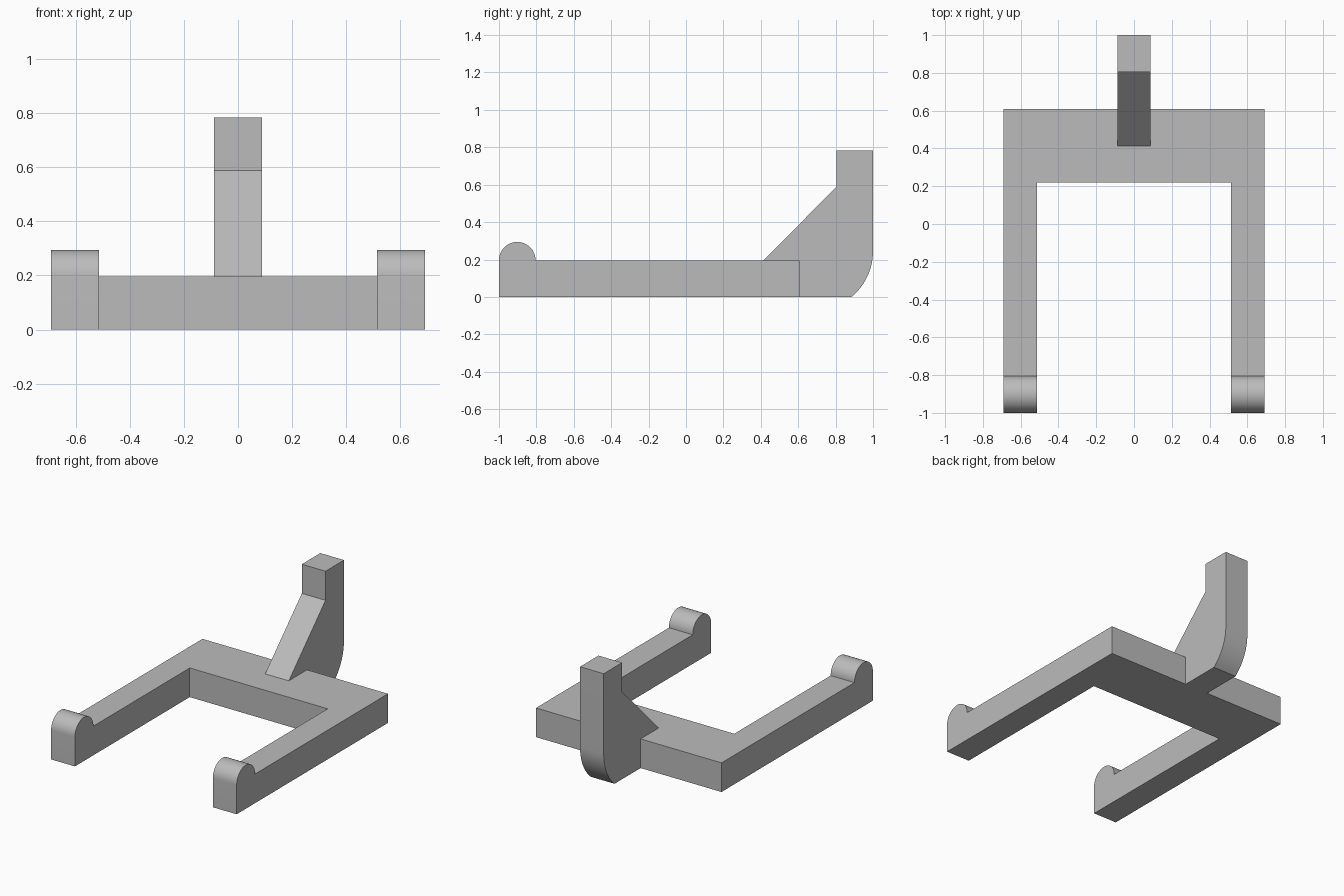
import bpy
import bmesh
from math import cos, sin, pi, asin, radians

if "Cube" in bpy.data.objects:
    bpy.data.objects.remove(bpy.data.objects["Cube"], do_unlink=True)

grey = bpy.data.materials.new("plain grey")
grey.use_nodes = True
colour = (0.5, 0.5, 0.5, 1)
grey.diffuse_color = colour
grey.node_tree.nodes["Principled BSDF"].inputs["Base Color"].default_value = colour


def arc(cy, cz, r, start, end, steps):
    """Points along an arc in the side (y, z) plane."""
    angles = [start + (end - start) * i / steps for i in range(steps + 1)]
    return [(cy + r * cos(a), cz + r * sin(a)) for a in angles]


def extrude_profile(name, profile, x0, x1):
    """Solid made by sweeping a side profile from x0 to x1."""
    bm = bmesh.new()
    face = bm.faces.new([bm.verts.new((x0, y, z)) for y, z in profile])
    swept = bmesh.ops.extrude_face_region(bm, geom=[face])["geom"]
    verts = [v for v in swept if isinstance(v, bmesh.types.BMVert)]
    bmesh.ops.translate(bm, verts=verts, vec=(x1 - x0, 0, 0))
    bmesh.ops.recalc_face_normals(bm, faces=bm.faces)
    mesh = bpy.data.meshes.new(name)
    bm.to_mesh(mesh)
    bm.free()
    mesh.materials.append(grey)
    obj = bpy.data.objects.new(name, mesh)
    bpy.context.collection.objects.link(obj)
    bpy.ops.object.select_all(action='DESELECT')
    obj.select_set(True)
    bpy.context.view_layer.objects.active = obj
    bpy.ops.object.shade_smooth_by_angle(angle=radians(30))
    return obj


half_width, arm_inner = 0.69, 0.513
height = 0.196
bar_front, bar_back = 0.22, 0.608

# Crossbar joining the two arms
extrude_profile("crossbar",
                [(bar_front, 0), (bar_back, 0), (bar_back, height), (bar_front, height)],
                -half_width, half_width)

# Arms, each with a rounded bump at the front tip
bump = 0.098
arm = [(-1, 0), (bar_front, 0), (bar_front, height)]
arm += arc(-1 + bump, height, bump, 0, pi, 24)
extrude_profile("left_arm", arm, arm_inner, half_width)
extrude_profile("right_arm", arm, -half_width, -arm_inner)

# Upright post with a sloped brace in front and a curved heel behind
heel_r, heel_z = 0.318, 0.245
post = [(bar_back, 0)]
post += arc(1 - heel_r, heel_z, heel_r, -asin(heel_z / heel_r), 0, 14)
post += [(1, 0.784), (0.804, 0.784), (0.804, 0.588), (0.414, height), (bar_back, height)]
extrude_profile("post", post, -0.088, 0.088)
